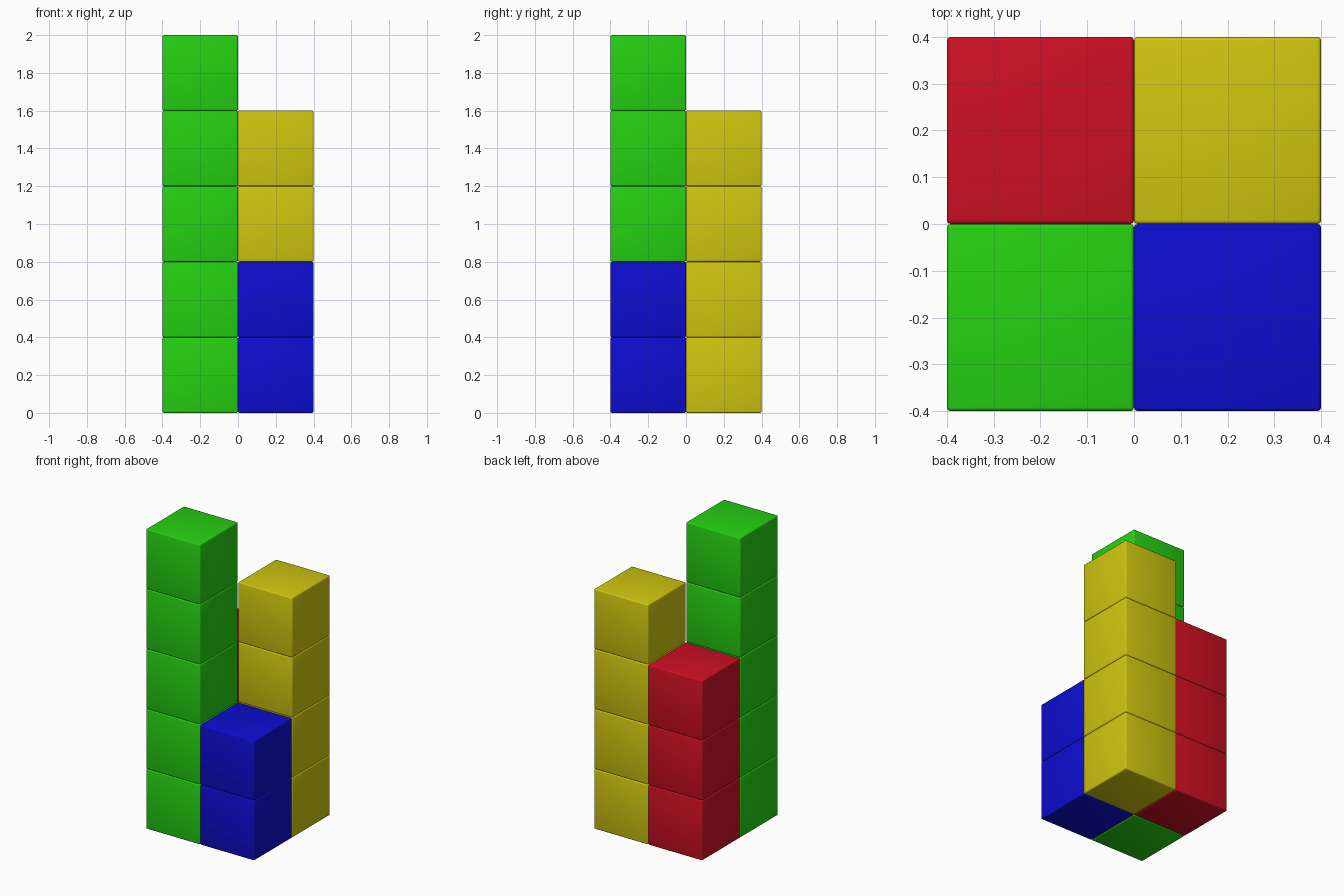
import bpy

if "Cube" in bpy.data.objects:
    bpy.data.objects.remove(bpy.data.objects["Cube"])

SIZE = 0.4       # cube edge
BEVEL = 0.008    # softened edge width


def material(name, rgb):
    mat = bpy.data.materials.new(name)
    mat.diffuse_color = (*rgb, 1.0)
    mat.use_nodes = True
    mat.node_tree.nodes["Principled BSDF"].inputs["Base Color"].default_value = mat.diffuse_color
    return mat


def block(name, x, y, z, mat):
    bpy.ops.mesh.primitive_cube_add(size=SIZE, location=(x, y, z))
    obj = bpy.context.object
    obj.name = name
    obj.data.materials.append(mat)
    # rounded edges
    mod = obj.modifiers.new("soft_edges", 'BEVEL')
    mod.width = BEVEL
    mod.segments = 3
    bpy.ops.object.modifier_apply(modifier=mod.name)
    bpy.ops.object.shade_smooth_by_angle()


# Four towers: colour name, linear colour, x side, y side, number of cubes
towers = [
    ("green", (0.019, 0.64, 0.006), -1, -1, 5),
    ("blue", (0.004, 0.004, 0.64), 1, -1, 2),
    ("red", (0.62, 0.005, 0.017), -1, 1, 3),
    ("yellow", (0.63, 0.57, 0.005), 1, 1, 4),
]

for colour, rgb, sx, sy, count in towers:
    mat = material(colour, rgb)
    for i in range(count):
        block(f"{colour}_cube_{i + 1}", sx * SIZE / 2, sy * SIZE / 2,
              SIZE * (i + 0.5), mat)
